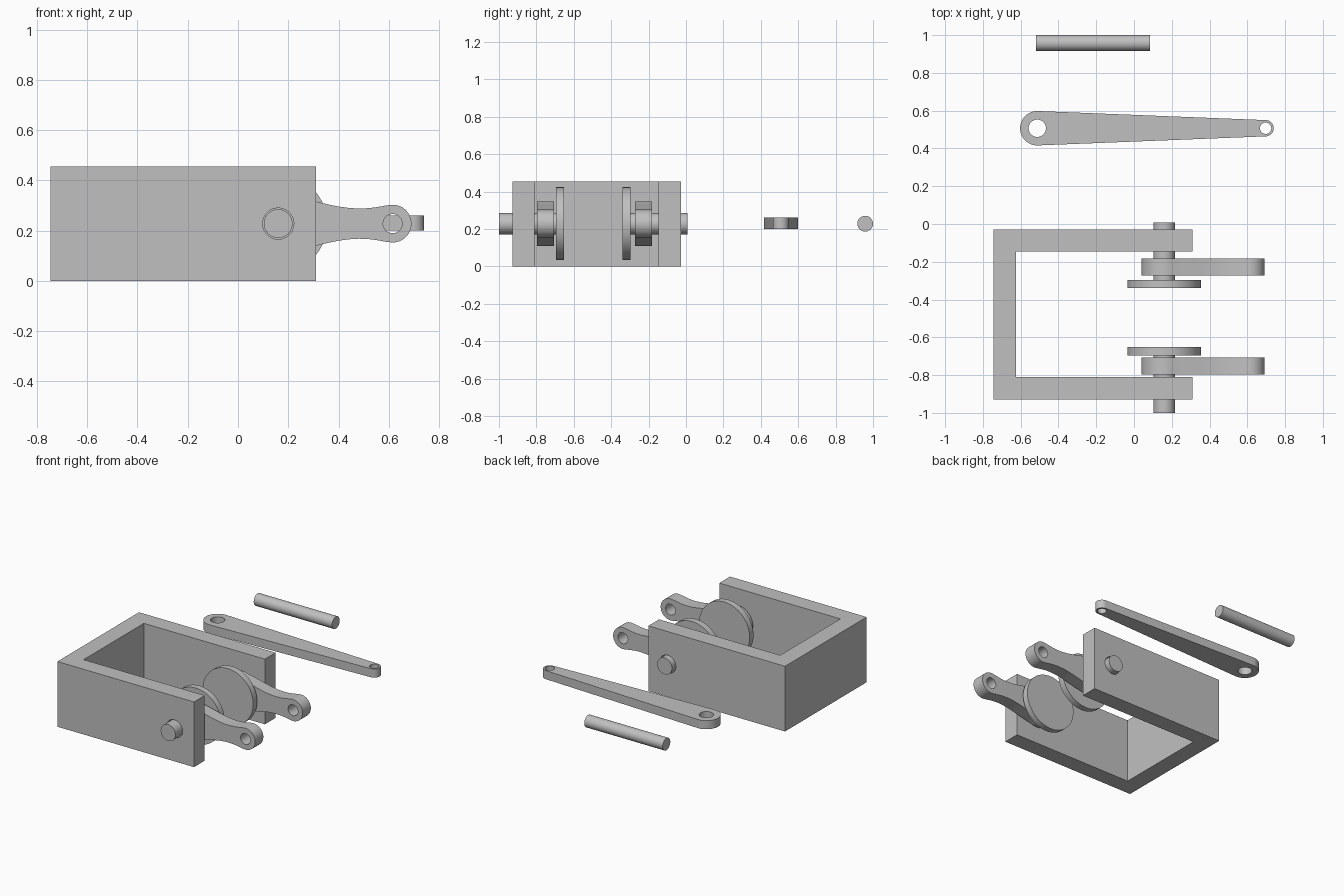
import bpy, bmesh, math
from mathutils import Matrix, Vector

cube = bpy.data.objects.get("Cube")
if cube:
    bpy.data.objects.remove(cube, do_unlink=True)

# Single plain grey
grey = bpy.data.materials.new("plain grey")
grey.use_nodes = True
grey.diffuse_color = (0.53, 0.53, 0.53, 1)
grey.node_tree.nodes["Principled BSDF"].inputs["Base Color"].default_value = (0.53, 0.53, 0.53, 1)

AXLE_X, AXLE_Z = 0.16, 0.228


def select_only(ob):
    bpy.ops.object.select_all(action='DESELECT')
    ob.select_set(True)
    bpy.context.view_layer.objects.active = ob


def finish(ob):
    ob.data.materials.clear()
    ob.data.materials.append(grey)
    select_only(ob)
    bpy.ops.object.shade_smooth_by_angle(angle=math.radians(35))
    return ob


def arc(cx, cy, r, a0, a1, n):
    """Points on an arc, angles in degrees."""
    angles = [math.radians(a0 + (a1 - a0) * i / n) for i in range(n + 1)]
    return [(cx + r * math.cos(a), cy + r * math.sin(a)) for a in angles]


def circle(cx, cy, r, n=48):
    return arc(cx, cy, r, 0, 360, n)[:-1]


def plate(name, loops, thickness, matrix):
    """Flat plate: first loop is the outline, the others are holes."""
    cu = bpy.data.curves.new(name, 'CURVE')
    cu.dimensions = '2D'
    cu.fill_mode = 'BOTH'
    cu.extrude = thickness / 2
    for pts in loops:
        sp = cu.splines.new('POLY')
        sp.points.add(len(pts) - 1)
        for p, co in zip(sp.points, pts):
            p.co = (co[0], co[1], 0, 1)
        sp.use_cyclic_u = True
    ob = bpy.data.objects.new(name, cu)
    bpy.context.collection.objects.link(ob)
    select_only(ob)
    bpy.ops.object.convert(target='MESH')
    ob = bpy.context.object
    bm = bmesh.new()
    bm.from_mesh(ob.data)
    bmesh.ops.remove_doubles(bm, verts=bm.verts, dist=1e-5)
    bmesh.ops.recalc_face_normals(bm, faces=bm.faces)
    bm.transform(matrix)
    bm.to_mesh(ob.data)
    bm.free()
    return finish(ob)


def cylinder(name, start, end, r, n=48):
    """Closed cylinder between two points."""
    a, b = Vector(start), Vector(end)
    bm = bmesh.new()
    turn = (b - a).to_track_quat('Z', 'Y').to_matrix().to_4x4()
    bmesh.ops.create_cone(bm, cap_ends=True, segments=n, radius1=r, radius2=r,
                          depth=(b - a).length,
                          matrix=Matrix.Translation((a + b) / 2) @ turn)
    me = bpy.data.meshes.new(name)
    bm.to_mesh(me)
    bm.free()
    ob = bpy.data.objects.new(name, me)
    bpy.context.collection.objects.link(ob)
    return finish(ob)


# U-shaped frame, drilled through both arms
u_shape = [(-0.745, -0.928), (0.31, -0.928), (0.31, -0.81), (-0.625, -0.81),
           (-0.625, -0.146), (0.31, -0.146), (0.31, -0.028), (-0.745, -0.028)]
frame = plate("frame", [u_shape], 0.455, Matrix.Translation((0, 0, 0.2275)))
drill = cylinder("drill", (AXLE_X, -1.2, AXLE_Z), (AXLE_X, 0.2, AXLE_Z), 0.062)
cut = frame.modifiers.new("axle holes", 'BOOLEAN')
cut.operation = 'DIFFERENCE'
cut.solver = 'EXACT'
cut.object = drill
select_only(frame)
bpy.ops.object.modifier_apply(modifier=cut.name)
bpy.data.objects.remove(drill, do_unlink=True)
finish(frame)

# Waisted crank arm outline, centred on the axle
top_edge = [(0.1, 0.088 + 0.012), (0.15, 0.088), (0.2, 0.076), (0.24, 0.068),
            (0.28, 0.0625), (0.32, 0.060), (0.36, 0.0615), (0.395, 0.066), (0.425, 0.0715)]
arm = arc(0, 0, 0.12, 295, 65, 40)
arm += top_edge + arc(0.455, 0, 0.075, 100, -100, 32)
arm += [(x, -y) for x, y in reversed(top_edge)]
arm_loops = [arm, circle(0, 0, 0.062), circle(0.455, 0, 0.038)]

# Two axle sets: stub pin, flywheel disc and crank arm
for side, outer, disc_out, disc_in, arm_y in (
        ("front", -1.0, -0.695, -0.652, -0.751),
        ("back", 0.008, -0.296, -0.34, -0.227)):
    cylinder(side + "_axle_pin", (AXLE_X, outer, AXLE_Z),
             (AXLE_X, disc_out, AXLE_Z), 0.057)
    cylinder(side + "_disc", (AXLE_X, disc_out, AXLE_Z),
             (AXLE_X, disc_in, AXLE_Z), 0.195, 64)
    plate(side + "_crank_arm", arm_loops, 0.09,
          Matrix.Translation((AXLE_X, arm_y, AXLE_Z)) @ Matrix.Rotation(math.pi / 2, 4, 'X'))

# Loose tapered link lying flat
taper = arc(-0.512, 0, 0.091, 88, 272, 32) + arc(0.697, 0, 0.043, -88, 88, 24)
plate("tapered_link", [taper, circle(-0.512, 0, 0.046), circle(0.697, 0, 0.03)],
      0.06, Matrix.Translation((0, 0.507, 0.23)))

# Loose straight rod
cylinder("loose_rod", (-0.52, 0.958, AXLE_Z), (0.085, 0.958, AXLE_Z), 0.042)
